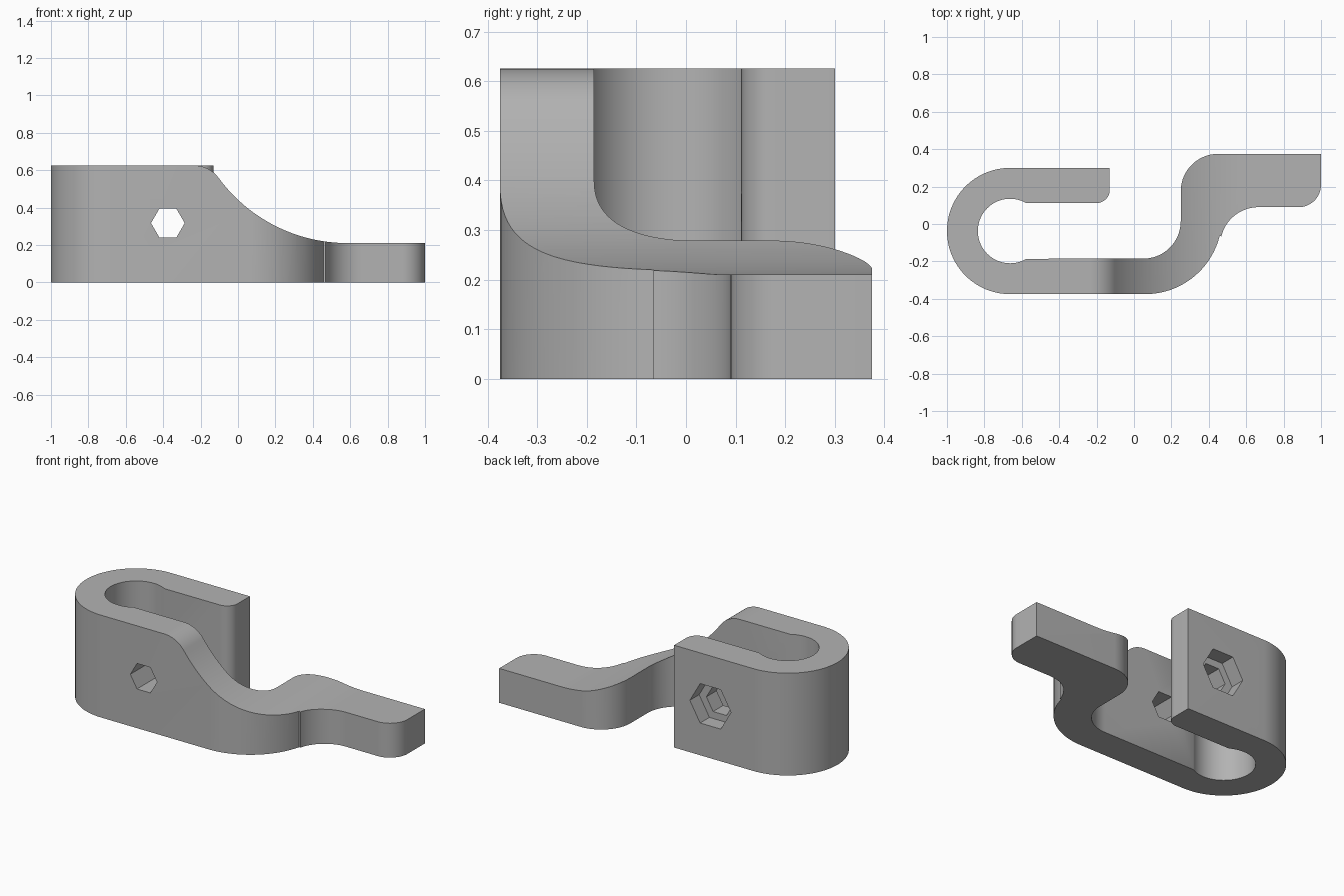
import bpy, bmesh
from math import cos, sin, radians, pi

if "Cube" in bpy.data.objects:
    bpy.data.objects.remove(bpy.data.objects["Cube"], do_unlink=True)

grey = bpy.data.materials.new("plain grey")
grey.use_nodes = True
colour = (0.45, 0.45, 0.45, 1)
grey.diffuse_color = colour
grey.node_tree.nodes["Principled BSDF"].inputs["Base Color"].default_value = colour


def arc(cx, cy, r, start, end, steps=24):
    angles = [radians(start + (end - start) * i / steps) for i in range(steps + 1)]
    return [(cx + r * cos(a), cy + r * sin(a)) for a in angles]


def prism(name, points, low, high, axis="z"):
    """Extrude a flat outline along z, or an x-z outline along y."""
    bm = bmesh.new()
    place = (lambda p: (p[0], p[1], low)) if axis == "z" else (lambda p: (p[0], low, p[1]))
    face = bm.faces.new([bm.verts.new(place(p)) for p in points])
    new = bmesh.ops.extrude_face_region(bm, geom=[face])["geom"]
    shift = (0, 0, high - low) if axis == "z" else (0, high - low, 0)
    bmesh.ops.translate(bm, vec=shift, verts=[g for g in new if isinstance(g, bmesh.types.BMVert)])
    bmesh.ops.recalc_face_normals(bm, faces=bm.faces)
    mesh = bpy.data.meshes.new(name)
    bm.to_mesh(mesh)
    bm.free()
    mesh.materials.append(grey)
    ob = bpy.data.objects.new(name, mesh)
    bpy.context.collection.objects.link(ob)
    return ob


def cut(target, cutter):
    mod = target.modifiers.new("cut", "BOOLEAN")
    mod.operation = "DIFFERENCE"
    mod.solver = "EXACT"
    mod.object = cutter
    bpy.context.view_layer.objects.active = target
    bpy.ops.object.modifier_apply(modifier=mod.name)
    bpy.data.objects.remove(cutter, do_unlink=True)


# Plan outline: hooked clamp running into an S-shaped lever
plan = (
    [(-0.13, 0.3)]
    + arc(-0.6625, -0.0375, 0.3375, 90, 270, 48)
    + arc(0.06, 0.035, 0.41, -90, -13.9)
    + arc(0.666, -0.115, 0.205, 166.1, 90)
    + arc(0.88, 0.21, 0.12, -90, 0)
    + [(1, 0.375)]
    + arc(0.45, 0.175, 0.2, 90, 180)
    + arc(0.05, 0.015, 0.2, 0, -90)
    + arc(-0.6625, -0.0375, 0.1725, -59.4, -300.6, 48)
    + arc(-0.2, 0.182, 0.07, -90, 0, 12)
)
clamp = prism("clamp_lever", plan, 0, 0.625)

# Sweeping slope down to the thin lever, sparing the rear jaw
slope = (
    arc(-0.235, 0.462, 0.163, 90, 36.3, 16)
    + arc(0.585, 1.065, 0.855, 216.3, 270, 32)[1:]
    + [(1.2, 0.21), (1.2, 0.8), (-0.235, 0.8)]
)
slope_cutter = prism("slope_cutter", slope, -0.6, 0.6, "y")
jaw_keeper = prism("jaw_keeper", [(-0.5, 0), (-0.1, 0), (-0.1, 0.7), (-0.5, 0.7)], 0, 1)
cut(slope_cutter, jaw_keeper)
cut(clamp, slope_cutter)

# Hexagonal through hole, with a wider nut pocket in the rear jaw
for radius, start, end in ((0.09, -0.6, 0.6), (0.139, 0.21, 0.6)):
    hexagon = [(-0.375 + radius * cos(i * pi / 3), 0.317 + radius * sin(i * pi / 3)) for i in range(6)]
    cut(clamp, prism("hex_cutter", hexagon, start, end, "y"))

bpy.ops.object.select_all(action="DESELECT")
clamp.select_set(True)
bpy.context.view_layer.objects.active = clamp
bpy.ops.object.shade_smooth_by_angle(angle=radians(30))
